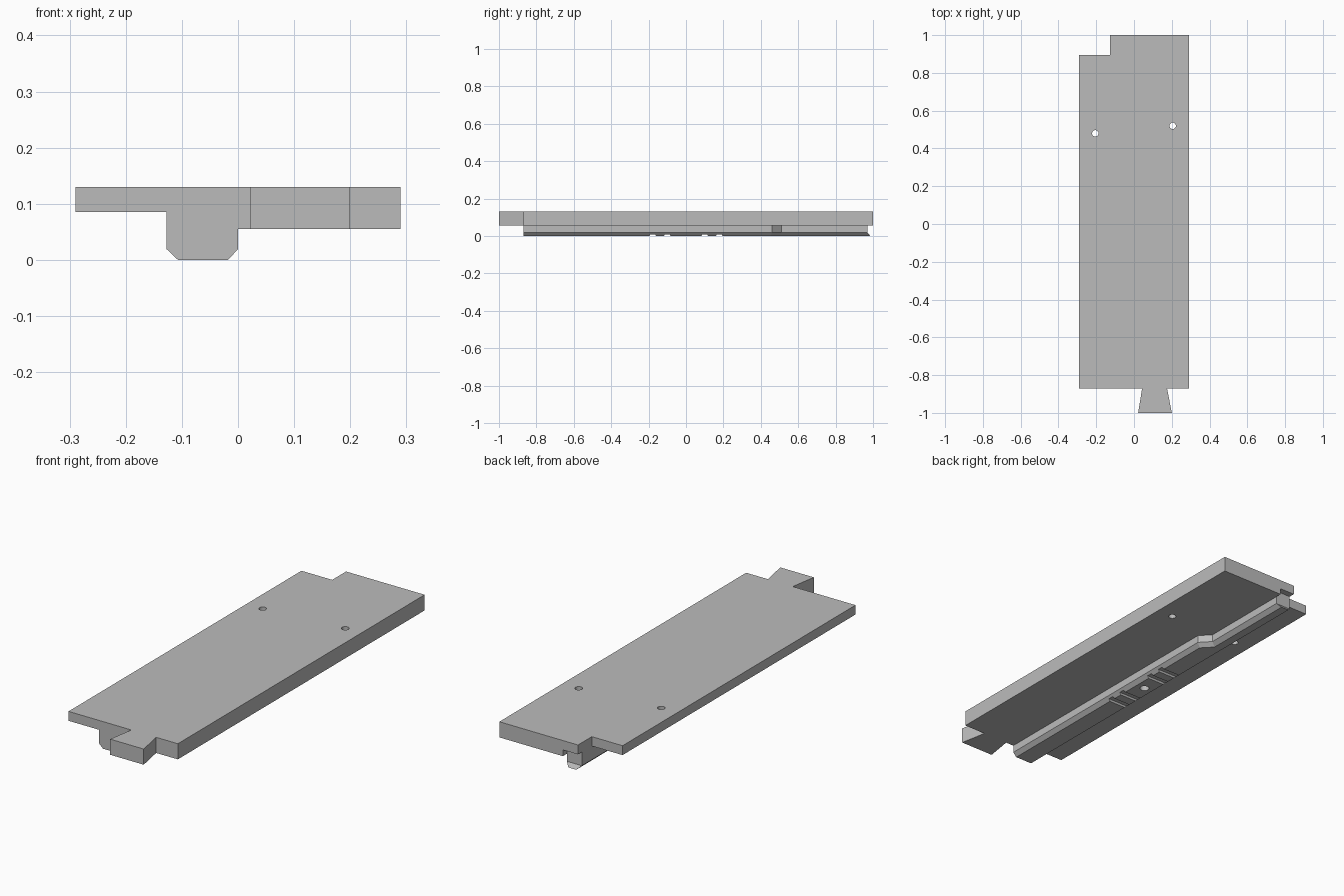
import bpy, bmesh, math

cube = bpy.data.objects.get("Cube")
if cube:
    bpy.data.objects.remove(cube, do_unlink=True)

grey = bpy.data.materials.new("plain_grey")
grey.use_nodes = True
grey.diffuse_color = (0.5, 0.5, 0.5, 1)
bsdf = grey.node_tree.nodes["Principled BSDF"]
bsdf.inputs["Base Color"].default_value = grey.diffuse_color


def loft(name, layers):
    """Solid through stacked rings of 3D points, each with the same count."""
    bm = bmesh.new()
    rings = [[bm.verts.new(p) for p in ring] for ring in layers]
    n = len(rings[0])
    for low, high in zip(rings, rings[1:]):
        for i in range(n):
            j = (i + 1) % n
            bm.faces.new((low[i], low[j], high[j], high[i]))
    bm.faces.new(rings[0][::-1])
    bm.faces.new(rings[-1])
    bmesh.ops.recalc_face_normals(bm, faces=bm.faces)
    mesh = bpy.data.meshes.new(name)
    bm.to_mesh(mesh)
    bm.free()
    mesh.materials.append(grey)
    obj = bpy.data.objects.new(name, mesh)
    bpy.context.collection.objects.link(obj)
    return obj


def at_z(outline, z):
    return [(x, y, z) for x, y in outline]


def prism(name, outline, z0, z1):
    return loft(name, [at_z(outline, z0), at_z(outline, z1)])


def pin(name, x, y, r, z0, z1, sides=24):
    turn = 2 * math.pi / sides
    ring = [(x + r * math.cos(i * turn), y + r * math.sin(i * turn)) for i in range(sides)]
    return prism(name, ring, z0, z1)


def combine(target, other, operation):
    mod = target.modifiers.new(operation, 'BOOLEAN')
    mod.operation = operation
    mod.solver = 'EXACT'
    mod.object = other
    other.hide_render = True
    bpy.context.view_layer.objects.active = target
    bpy.ops.object.modifier_apply(modifier=mod.name)
    bpy.data.objects.remove(other, do_unlink=True)


# Plate outline shared by both thicknesses, with the dovetail tongue at the front
TOP, MID, LOW, FRONT = 0.13, 0.085, 0.055, -0.87
tongue = [(0.043, FRONT), (0.022, -1), (0.2, -1), (0.175, FRONT)]
right_edge = [(0.29, FRONT), (0.29, 1)]
thin_outline = [(-0.29, FRONT)] + tongue + right_edge + [
    (-0.127, 1), (-0.127, 0.895), (-0.29, 0.895)]
thick_outline = [(-0.047, FRONT)] + tongue + right_edge + [(-0.047, 1)]

panel = prism("panel", thin_outline, MID, TOP)
combine(panel, prism("thick_side", thick_outline, LOW, MID), 'UNION')

# Rail under the plate: jogged side, bevelled bottom, undercut back end
rail_outline = [(0, FRONT), (0, 0.46), (-0.047, 0.51), (-0.047, 0.97),
                (-0.127, 0.97), (-0.127, FRONT)]
rail_foot = [(-0.018, FRONT), (-0.018, 0.452), (-0.066, 0.502), (-0.066, 0.985),
             (-0.107, 0.985), (-0.107, FRONT)]
rail = loft("rail", [at_z(rail_foot, 0), at_z(rail_outline, 0.019),
                     at_z(rail_outline, 0.1)])

# Shallow detent grooves across the rail foot
for side in (-1, 1):
    for centre in (0.1, 0.178):
        y = side * centre
        section = [(y - 0.021, -0.01), (y + 0.021, -0.01),
                   (y + 0.013, 0.009), (y - 0.013, 0.009)]
        groove = loft("groove", [[(x, gy, gz) for gy, gz in section] for x in (-0.2, 0.1)])
        combine(rail, groove, 'DIFFERENCE')

# Blind hole in the middle of the rail
combine(rail, pin("blind_hole", -0.063, 0, 0.021, -0.02, 0.04), 'DIFFERENCE')
combine(panel, rail, 'UNION')

# Screw holes through the plate
for x, y in ((-0.205, 0.48), (0.205, 0.52)):
    combine(panel, pin("screw_hole", x, y, 0.017, 0, 0.2), 'DIFFERENCE')
